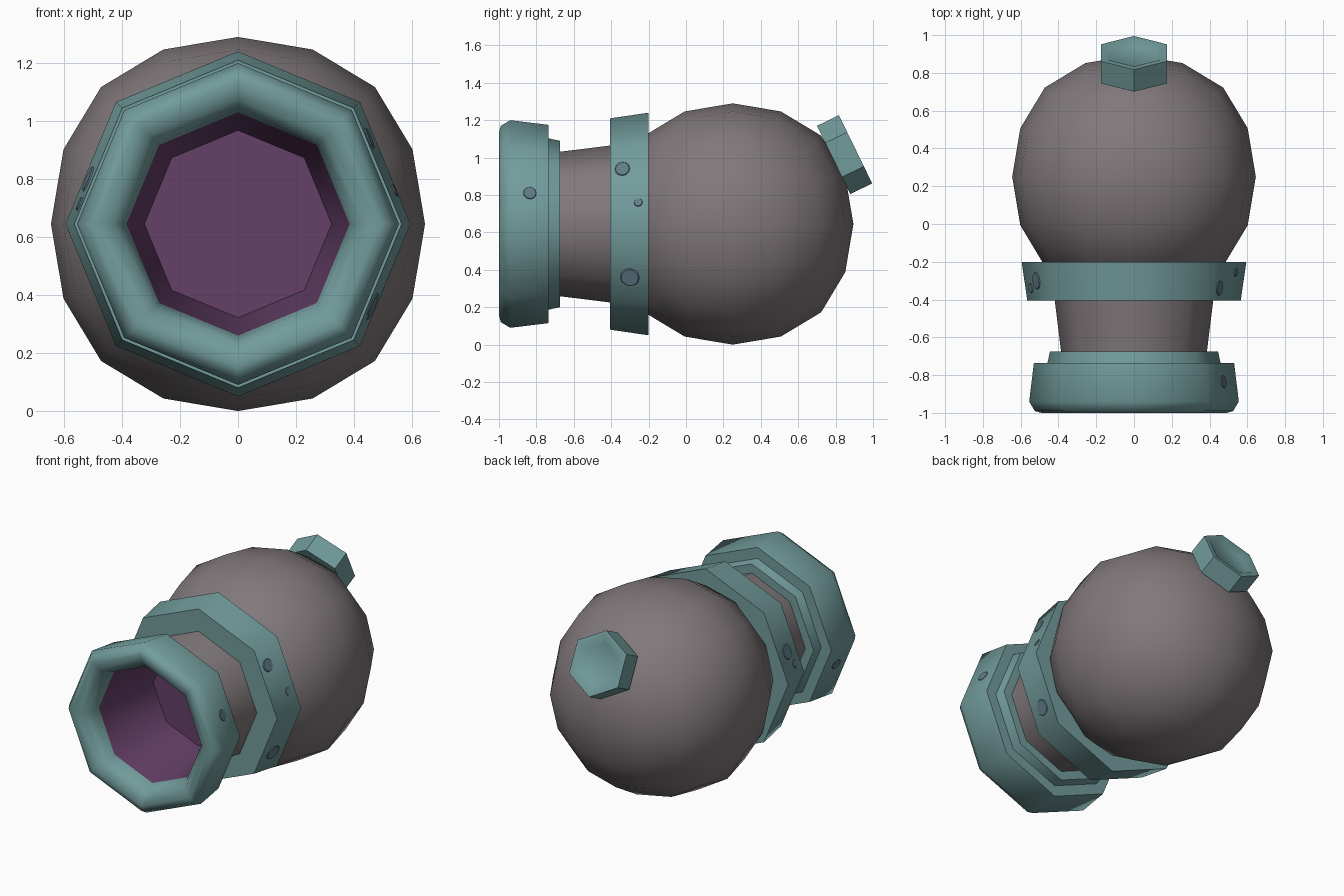
import bpy, bmesh, math
from mathutils import Vector, Matrix

if "Cube" in bpy.data.objects:
    bpy.data.objects.remove(bpy.data.objects["Cube"])

CZ = 0.645  # height of the main axis


def material(name, rgb):
    m = bpy.data.materials.new(name)
    m.diffuse_color = (*rgb, 1)
    m.use_nodes = True
    m.node_tree.nodes["Principled BSDF"].inputs["Base Color"].default_value = m.diffuse_color
    return m


STONE = material("warm_grey", (0.22, 0.19, 0.20))
TEAL = material("teal_metal", (0.17, 0.33, 0.33))
BORE = material("purple_bore", (0.13, 0.05, 0.14))
DENT = material("dent_blue", (0.12, 0.20, 0.25))


def finish(bm, name, mat, loc=(0, 0, 0), smooth=50):
    bmesh.ops.remove_doubles(bm, verts=bm.verts, dist=1e-5)
    me = bpy.data.meshes.new(name)
    bm.to_mesh(me)
    bm.free()
    ob = bpy.data.objects.new(name, me)
    ob.location = loc
    me.materials.append(mat)
    bpy.context.collection.objects.link(ob)
    bpy.ops.object.select_all(action='DESELECT')
    ob.select_set(True)
    bpy.context.view_layer.objects.active = ob
    bpy.ops.object.shade_smooth_by_angle(angle=math.radians(smooth))
    return ob


def lathe(name, profile, mat, sides=8, loc=(0, 0, CZ)):
    """Turn a (y, radius) profile around the y axis, with a corner at the top."""
    bm = bmesh.new()
    rings = []
    for y, r in profile:
        angles = [math.pi / 2 + 2 * math.pi * i / sides for i in range(sides)]
        rings.append([bm.verts.new((r * math.cos(a), y, r * math.sin(a))) for a in angles])
    for a, b in zip(rings, rings[1:]):
        for i in range(sides):
            j = (i + 1) % sides
            bm.faces.new((a[i], a[j], b[j], b[i]))
    return finish(bm, name, mat, loc)


# round body: a cube subdivided into a ball
bm = bmesh.new()
bmesh.ops.create_cube(bm, size=2)
body = finish(bm, "round_body", STONE, (0, 0.25, CZ), 180)
sub = body.modifiers.new("Round", 'SUBSURF')
sub.levels = 2
sub.subdivision_type = 'CATMULL_CLARK'
sub.use_limit_surface = False
bpy.ops.object.modifier_apply(modifier="Round")
reach = max(v.co.x for v in body.data.vertices)
body.data.transform(Matrix.Scale(0.645 / reach, 4))
for p in body.data.polygons:
    p.use_smooth = True

# neck between the body and the mouth
lathe("neck", [(-0.20, 0.445), (-0.40, 0.42), (-0.70, 0.383)], STONE)

# collar around the front of the body
lathe("collar", [(-0.20, 0.44), (-0.20, 0.595), (-0.405, 0.565), (-0.405, 0.41)], TEAL)

# stepped mouth ring with a rounded lip
lathe("mouth_ring", [(-0.675, 0.37), (-0.675, 0.445), (-0.735, 0.458), (-0.735, 0.53),
                     (-0.94, 0.555), (-0.99, 0.525), (-1.0, 0.49), (-0.98, 0.43),
                     (-0.93, 0.395), (-0.88, 0.385)], TEAL)

# hollow bore with a flat end
lathe("bore", [(-0.88, 0.385), (-0.41, 0.323), (-0.41, 0)], BORE)

# hexagonal bolt on the upper back
bolt = lathe("back_bolt", [(0.045, 0), (0.045, 0.13), (0.065, 0.165), (0.065, 0.203),
                           (-0.065, 0.203), (-0.065, 0)], TEAL, 6, (0, 0.848, 1.016))
bolt.rotation_euler.x = math.radians(26)


# small round dents on the sides of the rings: (y, z, radius, ring radius, side)
def dent(n, y, z, r, ring_r, taper, side):
    dz = z - CZ
    up = math.copysign(math.radians(22.5), dz)
    x = ring_r - abs(dz) * math.tan(math.radians(22.5))
    normal = Vector((side * math.cos(up), taper, math.sin(up))).normalized()
    bm = bmesh.new()
    bmesh.ops.create_cone(bm, cap_ends=True, segments=12, radius1=r, radius2=r * 0.85, depth=0.008)
    bm.transform(normal.to_track_quat('Z', 'Y').to_matrix().to_4x4())
    finish(bm, f"dent_{n}", DENT, (side * x, y, z), 30)


dents = [(-0.34, 0.94, 0.043, 0.575, -0.13, 1), (-0.255, 0.76, 0.025, 0.587, -0.13, 1),
         (-0.30, 0.36, 0.055, 0.581, -0.13, 1), (-0.835, 0.81, 0.038, 0.542, 0.11, 1),
         (-0.30, 0.80, 0.050, 0.581, -0.13, -1), (-0.34, 0.715, 0.028, 0.575, -0.13, -1),
         (-0.85, 0.50, 0.038, 0.544, 0.11, -1)]
for n, d in enumerate(dents):
    dent(n, *d)
